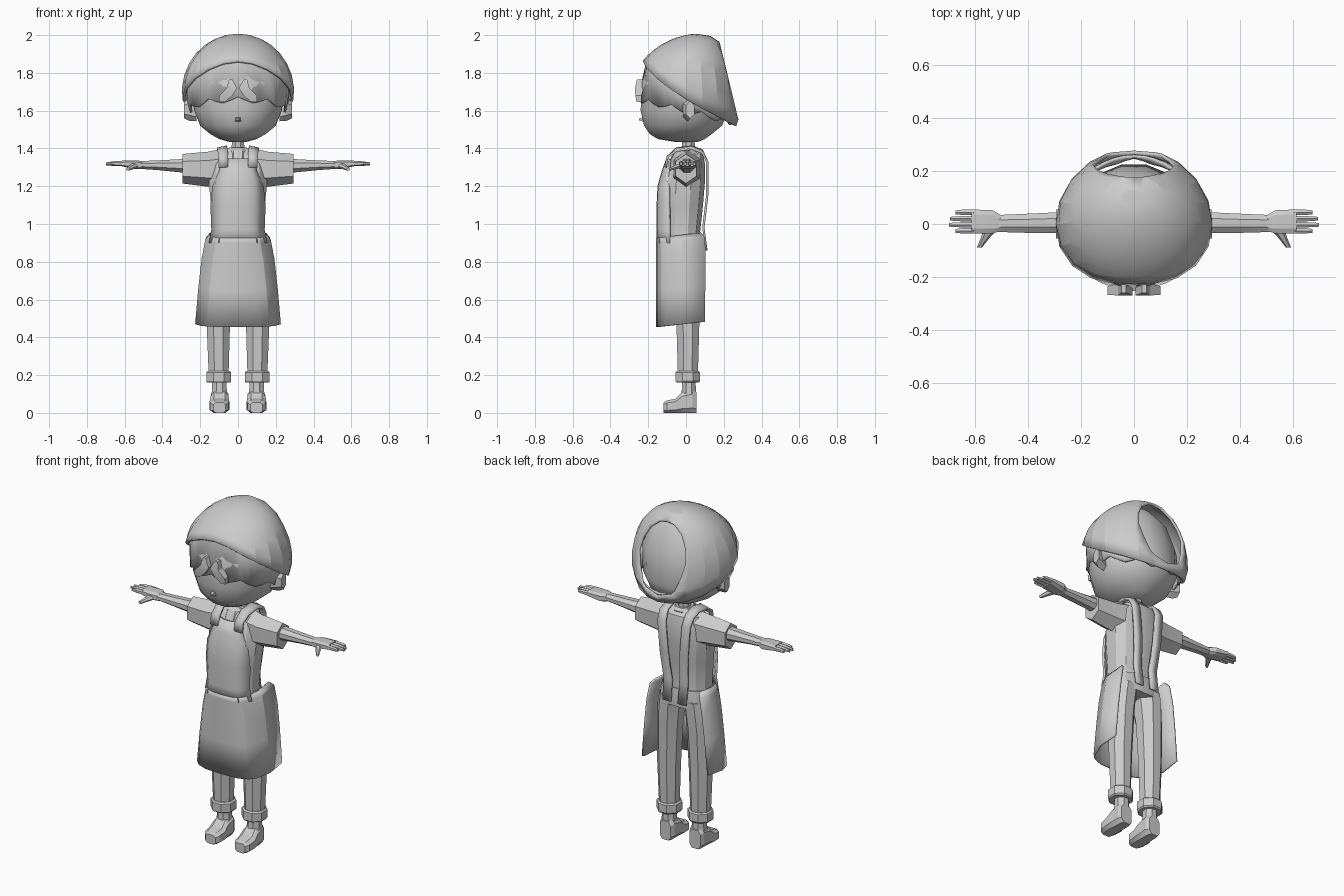
import bpy, bmesh
from math import sin, cos, pi, sqrt, acos
from mathutils import Vector


def finish(name, bm, mirror=False, thick=0, angle=0.4):
    bmesh.ops.recalc_face_normals(bm, faces=bm.faces)
    me = bpy.data.meshes.new(name)
    bm.to_mesh(me)
    bm.free()
    ob = bpy.data.objects.new(name, me)
    bpy.context.collection.objects.link(ob)
    if mirror:
        ob.modifiers.new("mirror", 'MIRROR')
    if thick:
        m = ob.modifiers.new("thickness", 'SOLIDIFY')
        m.thickness = thick
        m.offset = 0
    bpy.ops.object.select_all(action='DESELECT')
    ob.select_set(True)
    bpy.context.view_layer.objects.active = ob
    bpy.ops.object.shade_smooth_by_angle(angle=angle)
    return ob


def skin(bm, rows, closed):
    for a, b in zip(rows, rows[1:]):
        n = len(a)
        for i in range(n if closed else n - 1):
            j = (i + 1) % n
            bm.faces.new((a[i], a[j], b[j], b[i]))


def loft(name, rings, n=8, axis='z', power=1.0, mirror=False, angle=0.4):
    """Rings are (position on axis, u0, u1, v0, v1); u, v follow the axis cyclically."""
    bm = bmesh.new()
    rows = []
    k = cos(pi / n) ** power
    for w, u0, u1, v0, v1 in rings:
        row = []
        for i in range(n):
            a = 2 * pi * (i + .5) / n
            c, s = [(1 if t > 0 else -1) * abs(t) ** power / k for t in (cos(a), sin(a))]
            u, v = (u0 + u1) / 2 + (u1 - u0) / 2 * c, (v0 + v1) / 2 + (v1 - v0) / 2 * s
            row.append(bm.verts.new({'z': (u, v, w), 'x': (w, u, v), 'y': (v, w, u)}[axis]))
        rows.append(row)
    skin(bm, rows, True)
    bm.faces.new(rows[0])
    bm.faces.new(rows[-1])
    return finish(name, bm, mirror, 0, angle)


def sheet(name, rows, thick, mirror=False, closed=False, angle=0.4):
    bm = bmesh.new()
    skin(bm, [[bm.verts.new(p) for p in r] for r in rows], closed)
    return finish(name, bm, mirror, thick, angle)


# head, neck, nose and ears
loft("head", [(1.433, -.04, .04, -.05, .06), (1.45, -.1, .1, -.15, .1), (1.475, -.145, .145, -.19, .135),
              (1.52, -.2, .2, -.222, .19), (1.6, -.232, .232, -.24, .225), (1.75, -.25, .25, -.235, .2),
              (1.88, -.19, .19, -.18, .165), (1.96, -.09, .09, -.06, .1)], 16, angle=.6)
loft("neck", [(1.36, -.035, .035, -.02, .05), (1.45, -.032, .032, -.02, .045)])
loft("nose", [(-.25, 1.55, 1.558, -.006, .006), (-.22, 1.54, 1.568, -.018, .018)], 4, 'y')
loft("ear", [(.22, -.015, .03, 1.55, 1.63), (.26, -.015, .04, 1.555, 1.66), (.285, .0, .045, 1.565, 1.645)],
     6, 'x', mirror=True)


# head scarf: dome with a slanted hem and an opening cut at the back
def hem(f):
    c = cos(f)
    return 1.66 + .17 * c + .03 * c * c


def dome(f, z, k=1.0):
    r = sqrt(max(0, 1 - ((z - 1.7) / .3) ** 2))
    y = -.27 * r * cos(f)
    if y > 0:
        y *= 1 + .2 * max(0, (1.7 - z) / .18)
    return Vector((.29 * r * sin(f) * k, y * k + .06 * max(0, (z - 1.8) / .2) ** 2, z))


bm = bmesh.new()
rows = []
for i in range(8):
    row = []
    for j in range(20):
        f = 2 * pi * j / 20
        th = acos((hem(f) - 1.7) / .3) * (1 - i / 8)
        row.append(bm.verts.new(dome(f, 1.7 + .3 * cos(th))))
    rows.append(row)
skin(bm, rows, True)
tip = bm.verts.new((0, .06, 2.0))
for j in range(20):
    bm.faces.new((rows[-1][j], rows[-1][(j + 1) % 20], tip))
bmesh.ops.bisect_plane(bm, geom=bm.verts[:] + bm.edges[:] + bm.faces[:], plane_co=(0, .265, 1.58),
                       plane_no=(0, .39, .095), clear_outer=True)
finish("head_scarf", bm, thick=.014, angle=.3)

# hair under the scarf with a jagged lower edge, and front locks
hair = [[], [], []]
for j in range(40):
    f = 2 * pi * j / 40
    low = 1.595 + .06 * cos(f) + (.018 if j % 4 == 0 else -.012 if j % 4 == 2 else 0)
    for row, z in zip(hair, (hem(f) + .05, max(hem(f), low + .01), low)):
        row.append(dome(f, z, .92))
sheet("hair", hair, .012, closed=True)
loft("front_lock", [(1.645, .07, .1, -.262, -.235), (1.68, .03, .1, -.268, -.235), (1.72, .005, .06, -.27, -.225),
                    (1.765, .03, .048, -.26, -.215)], 4, mirror=True)

# shirt with sleeves and collar
loft("shirt", [(.88, -.145, .145, -.12, .085), (.96, -.132, .132, -.125, .075), (1.1, -.142, .142, -.13, .09),
               (1.22, -.155, .155, -.125, .1), (1.32, -.14, .14, -.09, .1), (1.37, -.11, .11, -.065, .09),
               (1.4, -.055, .055, -.04, .06)], 12, power=.8)
loft("sleeve", [(.08, -.06, .08, 1.2, 1.385), (.16, -.065, .065, 1.21, 1.37), (.295, -.055, .055, 1.225, 1.36)],
     6, 'x', mirror=True)
loft("collar", [(1.34, -.06, .06, -.085, .07), (1.39, -.06, .06, -.06, .075), (1.405, -.045, .045, -.04, .06)],
     8, mirror=False)

# arms, hands and fingers
loft("arm", [(.27, -.035, .045, 1.27, 1.345), (.42, -.033, .038, 1.285, 1.337), (.515, -.03, .034, 1.292, 1.333)],
     8, 'x', mirror=True)
loft("hand", [(.505, -.027, .035, 1.292, 1.332), (.535, -.036, .052, 1.29, 1.337), (.615, -.035, .055, 1.305, 1.335)],
     8, 'x', power=.6, mirror=True)
for i, (y, tip_x) in enumerate(((-.026, .675), (-.003, .7), (.02, .695), (.044, .675))):
    loft("finger_%d" % (i + 1), [(.605, y - .01, y + .01, 1.308, 1.332), (.65, y - .01, y + .01, 1.309, 1.331),
                                 (tip_x, y - .007, y + .007, 1.311, 1.325)], 6, 'x', mirror=True)
loft("thumb", [(-.02, 1.297, 1.325, .52, .565), (-.055, 1.29, 1.312, .55, .578), (-.088, 1.282, 1.297, .575, .592)],
     6, 'y', mirror=True)

# trousers: hips, legs and cuffs
loft("trouser_hips", [(.83, -.15, .15, -.09, .09), (.88, -.152, .152, -.115, .092), (.935, -.138, .138, -.12, .085)],
     12, power=.8)
loft("trouser_leg", [(.2, .05, .155, -.043, .063), (.45, .043, .165, -.05, .07), (.7, .03, .165, -.06, .078),
                     (.8, .02, .16, -.08, .085), (.87, .01, .15, -.09, .085)], 8, mirror=True)
loft("trouser_cuff", [(.16, .042, .162, -.05, .068), (.168, .036, .168, -.055, .074), (.215, .036, .168, -.055, .074),
                      (.222, .045, .16, -.047, .067)], 8, mirror=True)

# ankles and shoes
loft("ankle", [(.08, .055, .142, -.025, .053), (.13, .06, .137, -.022, .052), (.2, .063, .137, -.02, .05)],
     8, mirror=True)
loft("shoe", [(-.12, 0, .055, .065, .13), (-.1, 0, .066, .05, .147), (-.055, 0, .075, .046, .15),
              (-.02, 0, .11, .05, .145), (.035, 0, .125, .05, .143), (.055, 0, .11, .062, .133)],
     8, 'y', power=.6, mirror=True)

# apron bib: rows of (height, half width, front y, edge half width, edge y)
bib = [(1.345, .055, -.1, .085, -.085), (1.28, .07, -.122, .098, -.09), (1.2, .085, -.145, .132, -.09),
       (1.1, .09, -.15, .142, -.088), (.97, .09, -.15, .137, -.085), (.9, .1, -.15, .15, -.085)]
sheet("apron_bib", [[(0, y, z), (w * .6, y + .003, z), (w, y + .014, z), (e, ey, z)]
                    for z, w, y, e, ey in bib], .012, mirror=True, angle=.6)

# apron skirt, open at the back: rows of (height, corner x, side x, back y)
skirt = [(.925, .13, .148, .08), (.9, .135, .168, .1), (.8, .155, .187, .104), (.65, .173, .204, .102),
         (.455, .192, .221, .1)]
sheet("apron_skirt", [[(x, y, z + (y + .15) * .11) for x, y in
                       ((0, -.152), (w * .55, -.148), (w * .85, -.128), (w, -.1), (s, -.02), (s * .97, b))]
                      for z, w, s, b in skirt], .012, mirror=True)

# shoulder straps running from the bib over the back to hanging ends
path = [(.078, -.108, 1.3), (.078, -.098, 1.355), (.082, -.05, 1.4), (.084, .03, 1.41), (.084, .085, 1.39),
        (.08, .112, 1.33), (.065, .112, 1.15), (.052, .092, .98), (.05, .108, .86)]
sheet("apron_strap", [[(x - .026, y, z), (x + .026, y, z - (.012 if z > 1.37 else 0))] for x, y, z in path],
      .012, mirror=True)
